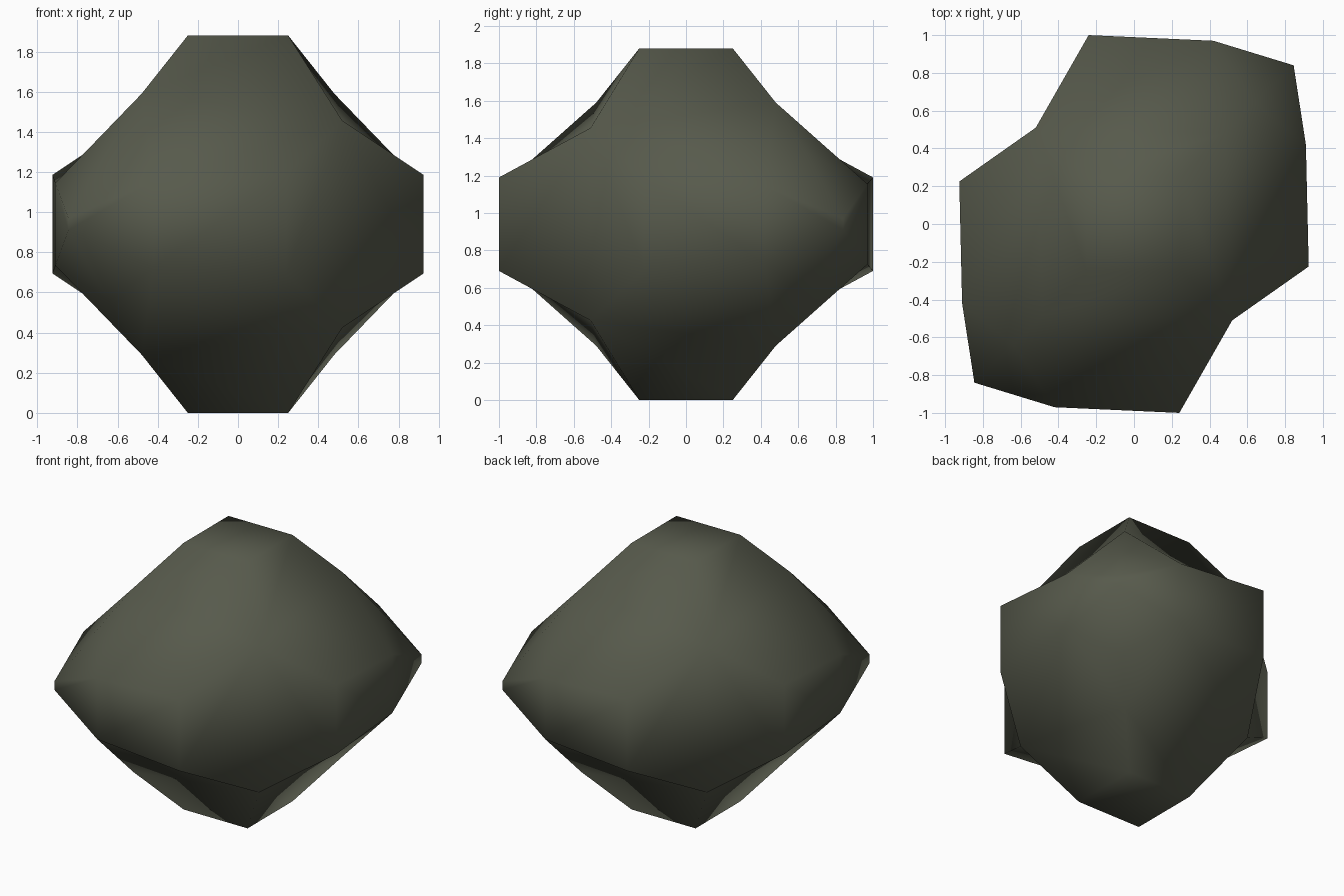
import bpy, bmesh

if "Cube" in bpy.data.objects:
    bpy.data.objects.remove(bpy.data.objects["Cube"])

# Key points of one quarter of the upper half (z measured from the middle)
POINTS = {
    "T": (0.25, 0.25, 0.94),    # top plate corners
    "U": (0.25, -0.25, 0.94),
    "C": (0.48, 0.48, 0.65),    # ridge running down to the long corner
    "D": (0.64, 0.64, 0.384),
    "E": (0.845, 0.84, 0.03),
    "P": (0.91, 0.42, 0.205),   # side plate corners
    "Q": (0.42, 0.97, 0.215),
    "X": (0.925, -0.225, 0.245),
    "Y": (0.24, -1.0, 0.25),
    "K": (0.52, -0.51, 0.515),  # short corner
}
MID = 0.94

bm = bmesh.new()
verts = {}
for name, (x, y, z) in POINTS.items():
    for s in (1, -1):           # half turn about z
        for m in (1, -1):       # mirror in z
            verts[name, s, m] = bm.verts.new((s * x, s * y, m * z + MID))


def face(names, s, m):
    """Names ending in ' belong to the half-turned quarter."""
    bm.faces.new([verts[n[0], -s if "'" in n else s, m] for n in names.split()])


def band(a, b, s):
    """Quad crossing the equator between two points and their mirrors."""
    tb = -s if "'" in b else s
    bm.faces.new([verts[a, s, 1], verts[a, s, -1], verts[b[0], tb, -1], verts[b[0], tb, 1]])


for m in (1, -1):
    face("T U T' U'", 1, m)     # top and bottom plates
    for s in (1, -1):
        # wide sloping facets, then the long corner
        for names in ("T U K C", "K X P C", "U T' C' K", "K C' Q' Y",
                      "C D P", "D E P", "C Q D", "D Q E"):
            face(names, s, m)
for s in (1, -1):
    for a, b in (("X", "P"), ("Y", "Q'"), ("K", "X"), ("K", "Y"), ("P", "E"), ("Q", "E")):
        band(a, b, s)

bmesh.ops.recalc_face_normals(bm, faces=bm.faces)
for f in bm.faces:
    f.smooth = True

mesh = bpy.data.meshes.new("rock")
bm.to_mesh(mesh)
bm.free()

# Dark olive stone
mat = bpy.data.materials.new("dark olive stone")
mat.diffuse_color = (0.095, 0.102, 0.072, 1)
mat.use_nodes = True
mat.node_tree.nodes["Principled BSDF"].inputs["Base Color"].default_value = mat.diffuse_color
mesh.materials.append(mat)
rock = bpy.data.objects.new("rock", mesh)
bpy.context.collection.objects.link(rock)
